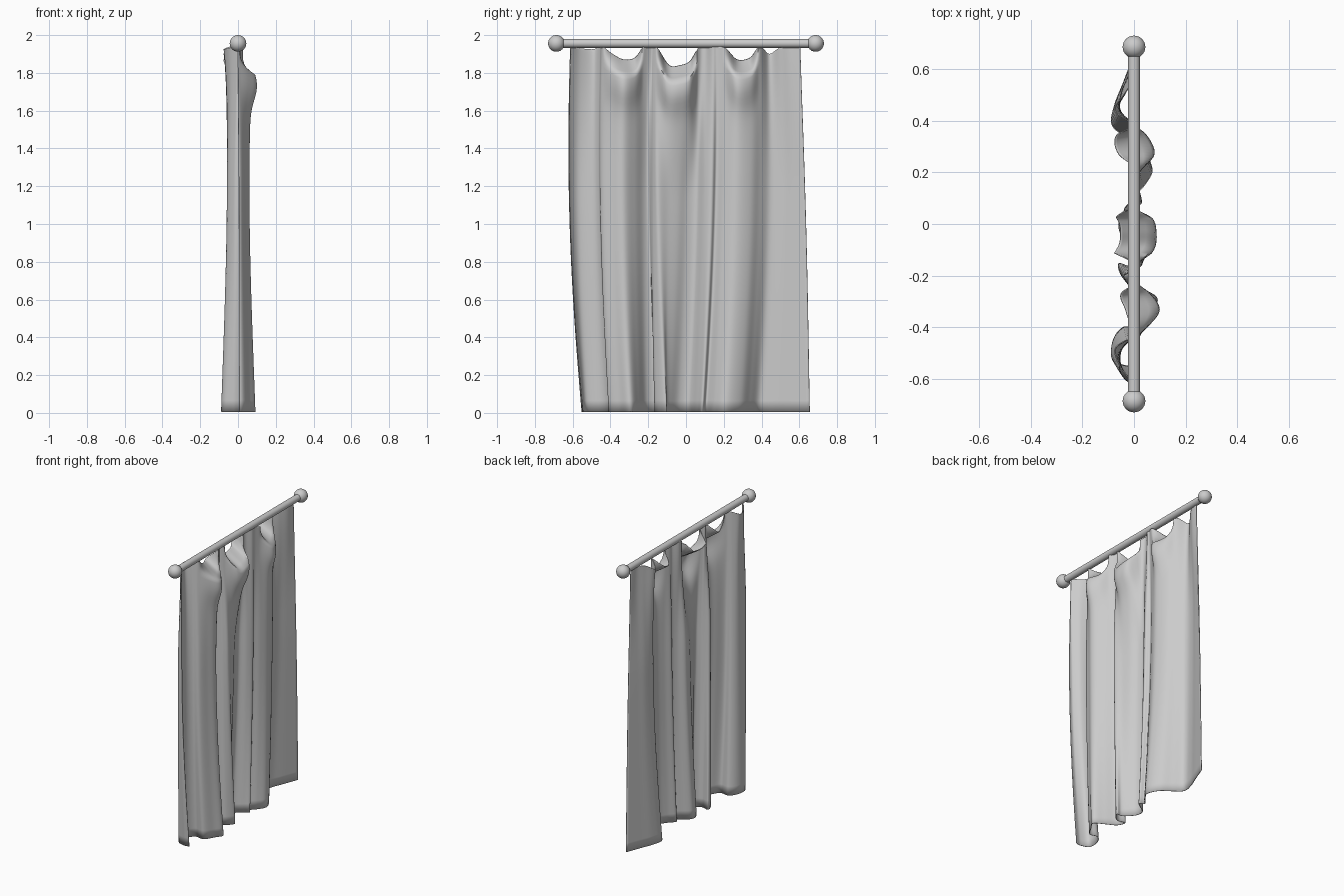
import bpy, bmesh, math
from mathutils import Matrix, Vector

if "Cube" in bpy.data.objects:
    bpy.data.objects.remove(bpy.data.objects["Cube"])

ROD_Z, BALL_R = 1.956, 0.044


def make_object(name, bm, angle=60):
    mesh = bpy.data.meshes.new(name)
    bm.to_mesh(mesh)
    bm.free()
    obj = bpy.data.objects.new(name, mesh)
    bpy.context.collection.objects.link(obj)
    bpy.ops.object.select_all(action='DESELECT')
    bpy.context.view_layer.objects.active = obj
    obj.select_set(True)
    bpy.ops.object.shade_smooth_by_angle(angle=math.radians(angle))
    return obj


# Curtain rod
bm = bmesh.new()
bmesh.ops.create_cone(bm, cap_ends=True, segments=32, radius1=0.023, radius2=0.023, depth=1.36,
                      matrix=Matrix.Translation((0, 0, ROD_Z)) @ Matrix.Rotation(math.pi / 2, 4, 'X'))
make_object("curtain_rod", bm, 40)

# Ball finials
for name, side in (("finial_front", -1), ("finial_back", 1)):
    bm = bmesh.new()
    bmesh.ops.create_uvsphere(bm, u_segments=32, v_segments=16, radius=BALL_R,
                              matrix=Matrix.Translation((0, side * 0.686, ROD_Z)))
    make_object(name, bm)

# Curtain folds: hem x, hem y, top x, top y, top z
FOLDS = [
    (.00, .655, .00, .605, 1.94), (-.04, .55, -.01, .55, 1.94),
    (-.075, .46, -.04, .50, 1.935), (-.085, .385, -.075, .44, 1.90),
    (-.03, .335, -.01, .39, 1.94), (.035, .285, .03, .34, 1.88),
    (.07, .21, .06, .27, 1.87), (.04, .15, .03, .21, 1.93),
    (.00, .105, .01, .165, 1.94), (.03, .085, .01, .14, 1.94),
    (.00, .06, -.02, .10, 1.94), (-.055, .015, -.01, .065, 1.93),
    (-.05, -.04, .06, .02, 1.86), (-.01, -.085, .075, -.03, 1.84),
    (.02, -.105, .065, -.09, 1.84), (.05, -.105, .01, -.15, 1.93),
    (.02, -.15, -.01, -.17, 1.94), (-.015, -.165, -.02, -.18, 1.945),
    (-.06, -.155, -.01, -.20, 1.945), (-.04, -.21, .01, -.225, 1.94),
    (.03, -.25, .05, -.27, 1.88), (.09, -.29, .085, -.33, 1.87),
    (.06, -.345, .05, -.39, 1.90), (.02, -.405, .00, -.44, 1.94),
    (-.04, -.40, -.04, -.455, 1.94), (-.08, -.45, -.075, -.49, 1.925),
    (-.083, -.525, -.05, -.56, 1.93), (-.03, -.55, -.01, -.605, 1.94),
    (.01, -.545, .00, -.612, 1.93)]


def spline(points, steps):
    """Catmull-Rom curve through the fold points."""
    pts = [Vector(p) for p in points]
    pts = [2 * pts[0] - pts[1]] + pts + [2 * pts[-1] - pts[-2]]
    out = []
    for a, b, c, d in zip(pts, pts[1:], pts[2:], pts[3:]):
        for k in range(steps):
            t = k / steps
            out.append(0.5 * (2 * b + (c - a) * t + (2 * a - 5 * b + 4 * c - d) * t ** 2
                              + (3 * b - a - 3 * c + d) * t ** 3))
    return out + [pts[-2]]


def cloth_point(col, s):
    """Point on one column, s = 0 at the rod and 1 at the hem."""
    hx, hy, tx, ty, tz = col
    tz = min(tz, 1.948)
    e = min(1, s * 2.6)
    e = e * e * (3 - 2 * e)
    # pinned columns open out to the full fold below the rod
    x = (tx + (hx - tx) * e) * (1 - 0.35 * math.sin(math.pi * s ** 0.7))
    # sagging rims lean back over the rod line, with a bulge below them
    sag = max(0, min(1, (1.935 - tz) / 0.07)) if tx > 0 else 0
    x += sag * (0.03 * math.exp(-((s - 0.08) / 0.05) ** 2) - 0.13 * max(0, 1 - s / 0.045))
    y = (ty + (hy - ty) * s ** 2) * (1 + 0.03 * math.sin(math.pi * s))
    return Vector((x, y, tz + (0.006 - tz) * s))


# Hanging curtain cloth
ROWS = 48
columns = spline(FOLDS, 6)
bm = bmesh.new()
grid = [[bm.verts.new(cloth_point(c, (r / ROWS) ** 1.5)) for c in columns] for r in range(ROWS + 1)]
for upper, lower in zip(grid, grid[1:]):
    for i in range(len(columns) - 1):
        bm.faces.new((upper[i], upper[i + 1], lower[i + 1], lower[i]))
curtain = make_object("curtain", bm, 70)
solid = curtain.modifiers.new("cloth_thickness", 'SOLIDIFY')
solid.thickness = 0.004
solid.offset = 0
